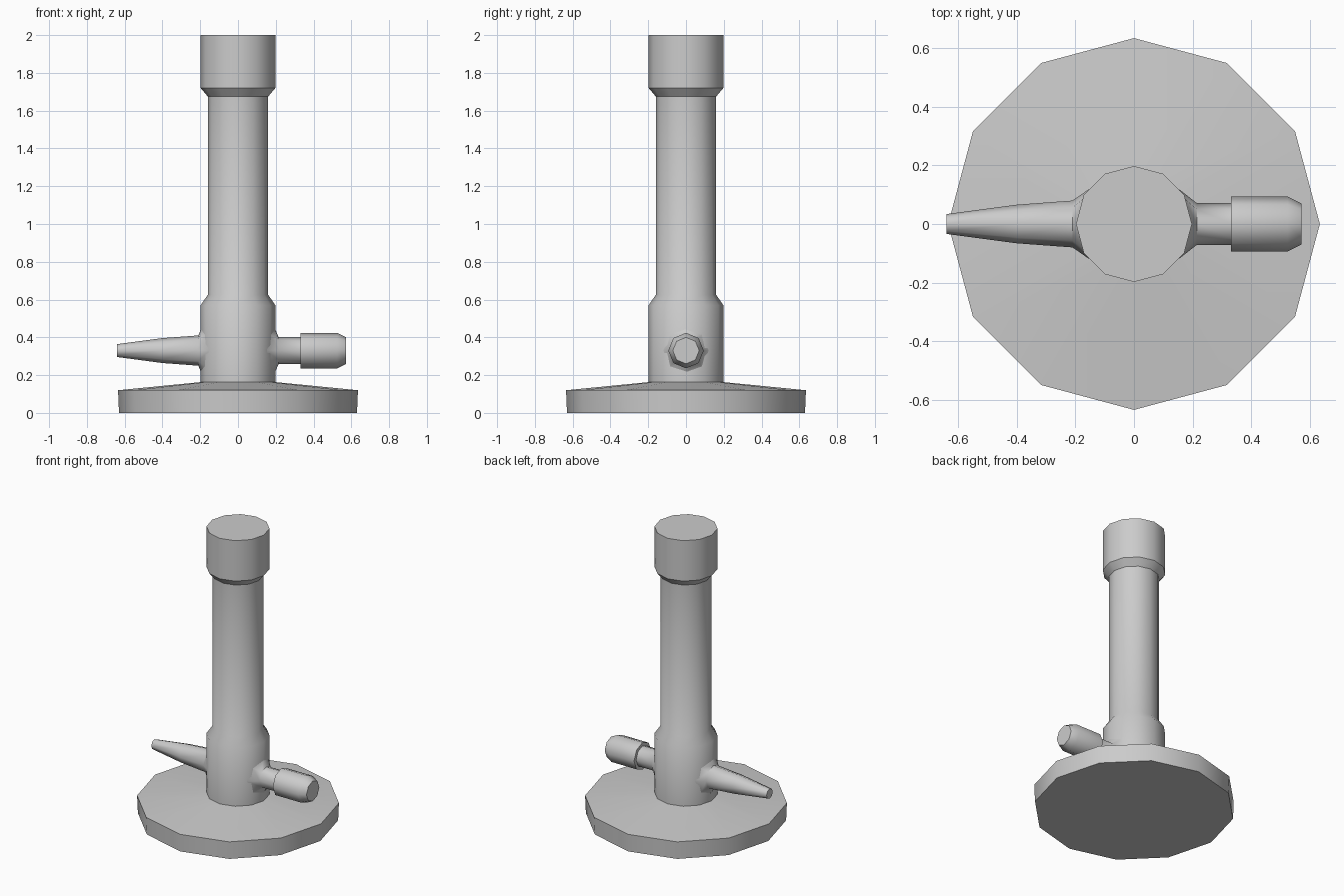
import bpy, bmesh, math

if "Cube" in bpy.data.objects:
    bpy.data.objects.remove(bpy.data.objects["Cube"])

BODY_R = 0.198
SIDE_Z = 0.33


def loft(name, rings, angle, start_cap=False, end_cap=False):
    """Skin a list of equal-length point rings, optionally capping each end."""
    bm = bmesh.new()
    loops = [[bm.verts.new(p) for p in ring] for ring in rings]
    for a, b in zip(loops, loops[1:]):
        n = len(a)
        for i in range(n):
            j = (i + 1) % n
            bm.faces.new((a[i], a[j], b[j], b[i]))
    if start_cap:
        bm.faces.new(loops[0])
    if end_cap:
        bm.faces.new(loops[-1])
    bmesh.ops.recalc_face_normals(bm, faces=bm.faces)
    # open-ended skins: make sure the normals face outward from the axis
    face = next(f for f in bm.faces if len(f.verts) == 4)
    axis = sum((v.co for v in loops[0]), face.normal * 0) / len(loops[0])
    if face.normal.dot(face.calc_center_median() - axis) < 0:
        bmesh.ops.reverse_faces(bm, faces=bm.faces)
    mesh = bpy.data.meshes.new(name)
    bm.to_mesh(mesh)
    bm.free()
    obj = bpy.data.objects.new(name, mesh)
    bpy.context.collection.objects.link(obj)
    bpy.ops.object.select_all(action='DESELECT')
    obj.select_set(True)
    bpy.context.view_layer.objects.active = obj
    bpy.ops.object.shade_smooth_by_angle(angle=math.radians(angle))
    return obj


def upright_rings(profile, sides=12):
    """(radius, z) pairs turned around the z axis."""
    turns = [2 * math.pi * i / sides for i in range(sides)]
    return [[(r * math.cos(t), r * math.sin(t), z) for t in turns]
            for r, z in profile]


def side_rings(profile, direction, flare=0.12, sides=8):
    """(x, radius) pairs along x, starting with a ring that hugs the body."""
    turns = [2 * math.pi * i / sides for i in range(sides)]
    circle = [(math.cos(t), math.sin(t)) for t in turns]
    hug = []
    for c, s in circle:
        y = flare * c
        hug.append((direction * math.sqrt(0.194 ** 2 - y * y), y,
                    SIDE_Z + flare * s))
    return [hug] + [[(direction * x, r * c, SIDE_Z + r * s) for c, s in circle]
                    for x, r in profile]


# Foot: thick disc with a shallow conical top
loft("base", upright_rings([(0.63, 0), (0.635, 0.12), (BODY_R, 0.163)]),
     35, start_cap=True)

# Collar, tube and head in one turned profile
loft("barrel", upright_rings([
    (BODY_R, 0.163), (BODY_R, 0.57), (0.16, 0.625),
    (0.16, 1.675), (BODY_R, 1.72), (BODY_R, 2.0)]), 35, end_cap=True)

# Tapered hose connector on the left
loft("gas_inlet", side_rings([(0.21, 0.08), (0.40, 0.066), (0.64, 0.034)], -1),
     50, end_cap=True)

# Valve stem and knob on the right
loft("valve_stem", side_rings([(0.215, 0.071), (0.34, 0.071)], 1), 50)
knob = [(0.332, 0.06), (0.332, 0.094), (0.525, 0.094), (0.573, 0.07)]
loft("valve_knob", side_rings(knob, 1)[1:], 50, start_cap=True, end_cap=True)
